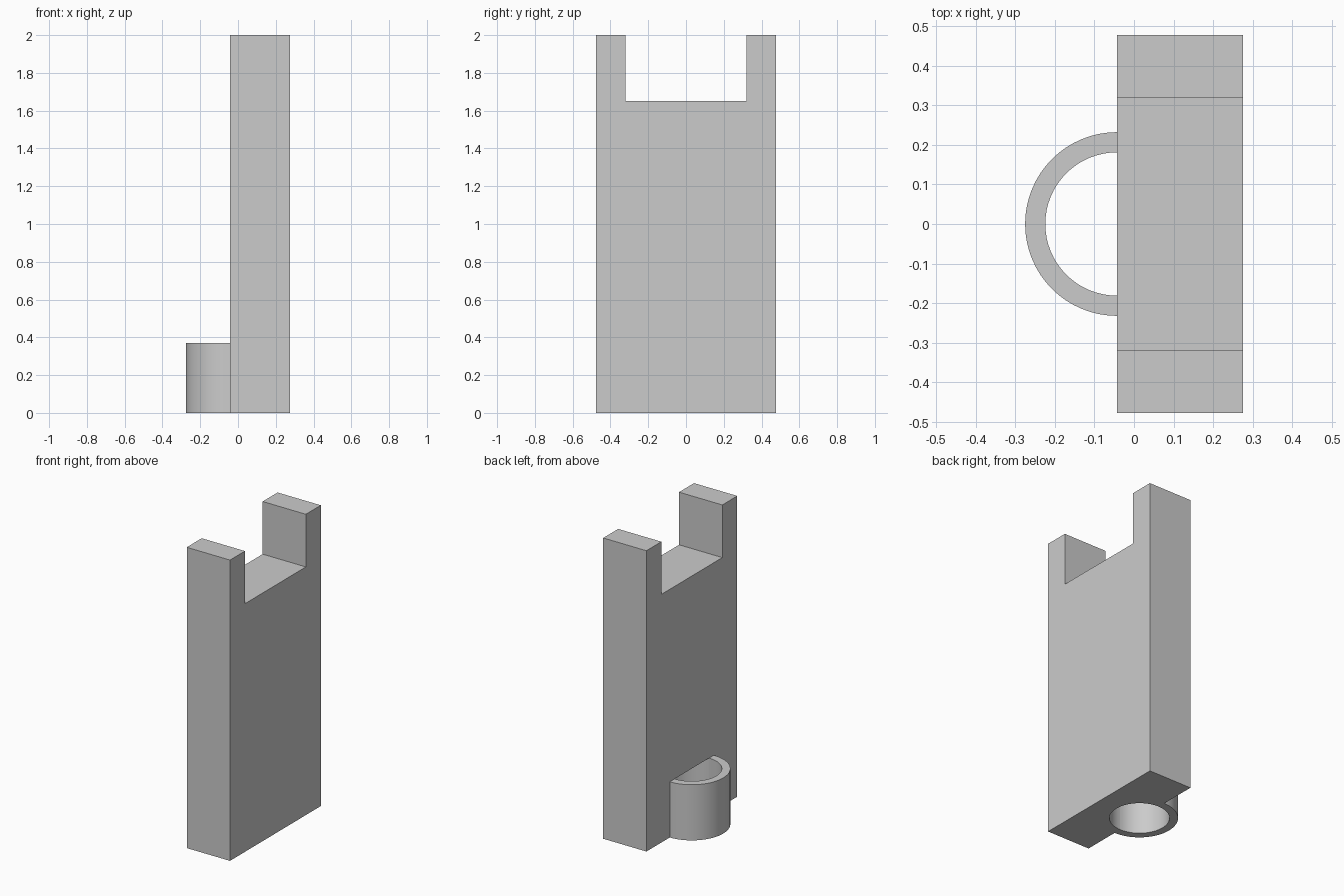
import bpy, bmesh
from math import sin, cos, pi, radians

if "Cube" in bpy.data.objects:
    bpy.data.objects.remove(bpy.data.objects["Cube"])

FACE_X, SIDE_X = -0.043, 0.275      # slab faces
HALF_Y, NOTCH_Y = 0.477, 0.32
NOTCH_Z, HEIGHT = 1.65, 2.0
OUTER, INNER, RING_H = 0.232, 0.181, 0.37
STEPS = 32                          # segments per half circle

grey = bpy.data.materials.new("plain grey")
grey.use_nodes = True
colour = (0.6, 0.6, 0.6, 1)
grey.diffuse_color = colour
grey.node_tree.nodes["Principled BSDF"].inputs["Base Color"].default_value = colour


def prism(name, points, direction):
    """Extrude a closed outline along a direction."""
    bm = bmesh.new()
    face = bm.faces.new([bm.verts.new(p) for p in points])
    top = bmesh.ops.extrude_face_region(bm, geom=[face])["geom"]
    bmesh.ops.translate(bm, vec=direction,
                        verts=[v for v in top if isinstance(v, bmesh.types.BMVert)])
    bmesh.ops.recalc_face_normals(bm, faces=bm.faces)
    mesh = bpy.data.meshes.new(name)
    bm.to_mesh(mesh)
    bm.free()
    mesh.materials.append(grey)
    obj = bpy.data.objects.new(name, mesh)
    bpy.context.collection.objects.link(obj)
    return obj


def arc(radius, z, start, count):
    angles = [start + pi * i / STEPS for i in range(count)]
    return [(FACE_X + radius * cos(a), radius * sin(a), z) for a in angles]


def smooth(obj):
    bpy.ops.object.select_all(action='DESELECT')
    obj.select_set(True)
    bpy.context.view_layer.objects.active = obj
    bpy.ops.object.shade_smooth_by_angle(angle=radians(30))


# Upright slab with a notch in its top edge
half = [(HALF_Y, 0), (HALF_Y, HEIGHT), (NOTCH_Y, HEIGHT), (NOTCH_Y, NOTCH_Z)]
outline = half + [(-y, z) for y, z in reversed(half)]
slab = prism("notched_slab", [(FACE_X, y, z) for y, z in outline],
             (SIDE_X - FACE_X, 0, 0))

# Round blind socket cut up into the slab from below
cutter = prism("socket_cutter", arc(INNER, -0.1, 0, 2 * STEPS), (0, 0, RING_H + 0.1))
cut = slab.modifiers.new("socket", 'BOOLEAN')
cut.operation = 'DIFFERENCE'
cut.solver = 'EXACT'
cut.object = cutter
bpy.context.view_layer.objects.active = slab
bpy.ops.object.modifier_apply(modifier=cut.name)
bpy.data.objects.remove(cutter)
smooth(slab)

# Half ring that completes the socket outside the slab
ring_outline = arc(OUTER, 0, pi / 2, STEPS + 1) + arc(INNER, 0, pi / 2, STEPS + 1)[::-1]
ring = prism("socket_half_ring", ring_outline, (0, 0, RING_H))
smooth(ring)
